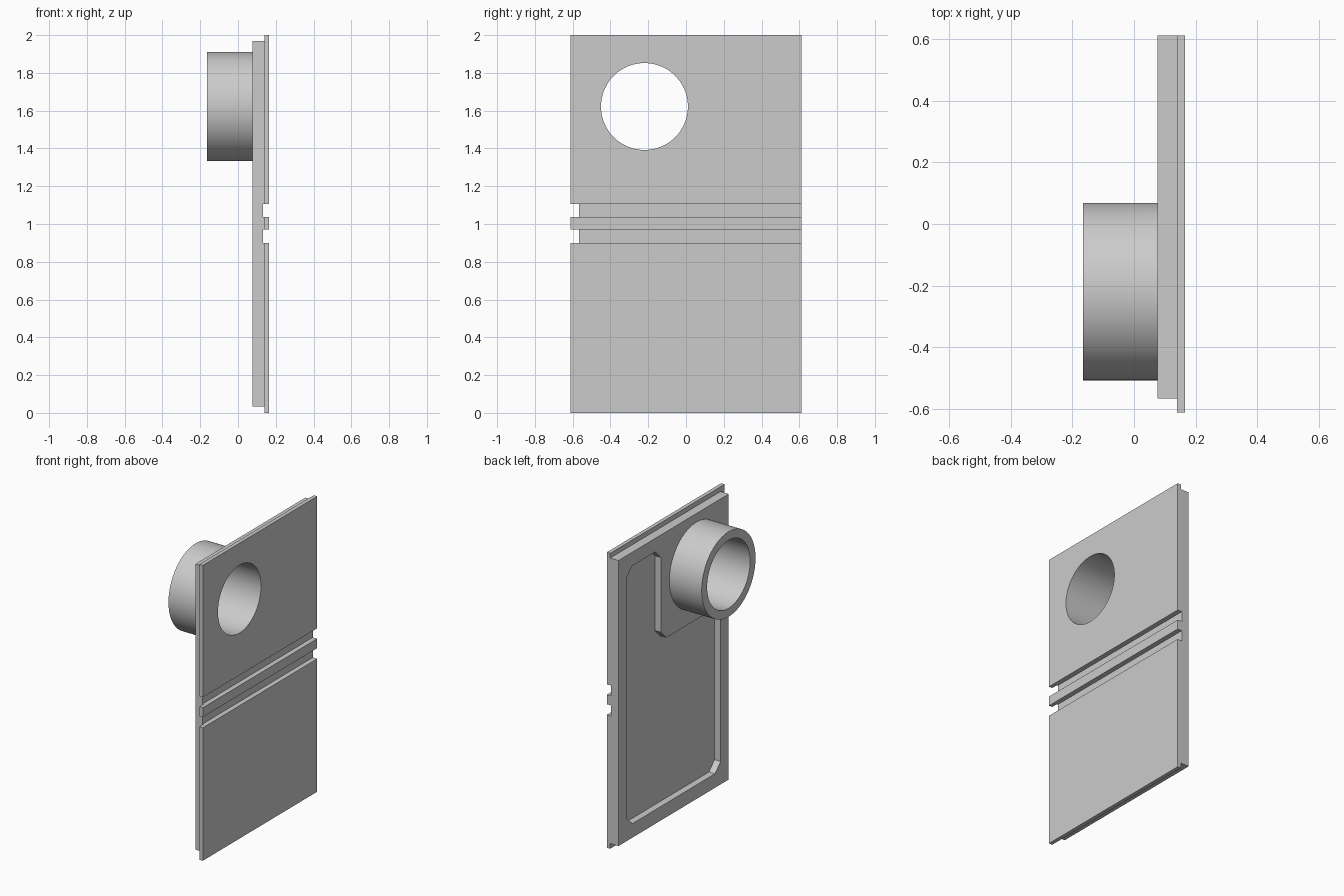
import bpy
import bmesh
from math import pi
from mathutils import Matrix, Vector

cube = bpy.data.objects.get("Cube")
if cube:
    bpy.data.objects.remove(cube, do_unlink=True)

grey = bpy.data.materials.new("light grey")
grey.use_nodes = True
COLOUR = (0.6, 0.6, 0.6, 1)
grey.diffuse_color = COLOUR
grey.node_tree.nodes["Principled BSDF"].inputs["Base Color"].default_value = COLOUR


def finish(bm, name):
    bmesh.ops.recalc_face_normals(bm, faces=bm.faces)
    mesh = bpy.data.meshes.new(name)
    bm.to_mesh(mesh)
    bm.free()
    mesh.materials.append(grey)
    obj = bpy.data.objects.new(name, mesh)
    bpy.context.collection.objects.link(obj)
    return obj


def box(name, x, y, z):
    bm = bmesh.new()
    bmesh.ops.create_cube(bm, size=1)
    for v in bm.verts:
        v.co = Vector([r[0] if c < 0 else r[1] for c, r in zip(v.co, (x, y, z))])
    return finish(bm, name)


def cylinder_x(name, radius, x0, x1, y, z):
    bm = bmesh.new()
    place = Matrix.Translation(((x0 + x1) / 2, y, z)) @ Matrix.Rotation(pi / 2, 4, 'Y')
    bmesh.ops.create_cone(bm, cap_ends=True, segments=96, radius1=radius,
                          radius2=radius, depth=x1 - x0, matrix=place)
    return finish(bm, name)


def chamfered_prism(name, corners, cut, x0, x1):
    """Extrude a y-z outline along x with every corner chamfered."""
    outline = []
    for i, corner in enumerate(corners):
        here = Vector(corner)
        for other in (corners[i - 1], corners[(i + 1) % len(corners)]):
            outline.append(here + (Vector(other) - here).normalized() * cut)
    bm = bmesh.new()
    face = bm.faces.new([bm.verts.new((x0, p.x, p.y)) for p in outline])
    new = bmesh.ops.extrude_face_region(bm, geom=[face])["geom"]
    bmesh.ops.translate(bm, vec=(x1 - x0, 0, 0),
                        verts=[g for g in new if isinstance(g, bmesh.types.BMVert)])
    return finish(bm, name)


def combine(target, tool, operation):
    mod = target.modifiers.new(operation.lower(), 'BOOLEAN')
    mod.operation = operation
    mod.solver = 'EXACT'
    mod.object = tool
    bpy.context.view_layer.objects.active = target
    bpy.ops.object.modifier_apply(modifier=mod.name)
    bpy.data.objects.remove(tool, do_unlink=True)


BACK, STEP, FRONT = 0.077, 0.139, 0.165
HALF, HEIGHT = 0.612, 2.0
TUBE_Y, TUBE_Z = -0.22, 1.622

# Panel blank, with rebates that leave a thin flange on three sides
panel = box("panel_with_tube", (BACK, FRONT), (-HALF, HALF), (0, HEIGHT))
for y, z in (((-1, -0.567), (-1, 3)), ((-1, 1), (-1, 0.035)), ((-1, 1), (1.968, 3))):
    combine(panel, box("rebate_cutter", (-1, STEP), y, z), 'DIFFERENCE')

# Two horizontal grooves across the outer face
for z in ((0.9, 0.972), (1.036, 1.106)):
    combine(panel, box("groove_cutter", (0.132, 1), (-1, 1), z), 'DIFFERENCE')

# Shallow pocket in the back, stepped around the tube mount
pocket = [(0.525, 0.13), (0.525, 1.876), (0.16, 1.876),
          (0.16, 1.25), (-0.48, 1.25), (-0.48, 0.13)]
combine(panel, chamfered_prism("pocket_cutter", pocket, 0.06, 0, 0.122), 'DIFFERENCE')

# Tube joined to the back, bored right through the panel
combine(panel, cylinder_x("tube", 0.288, -0.165, 0.1, TUBE_Y, TUBE_Z), 'UNION')
combine(panel, cylinder_x("bore_cutter", 0.23, -0.5, 0.5, TUBE_Y, TUBE_Z), 'DIFFERENCE')

# Smooth the round walls, keep the edges crisp
bpy.ops.object.select_all(action='DESELECT')
panel.select_set(True)
bpy.context.view_layer.objects.active = panel
bpy.ops.object.shade_smooth_by_angle(angle=pi / 6)
